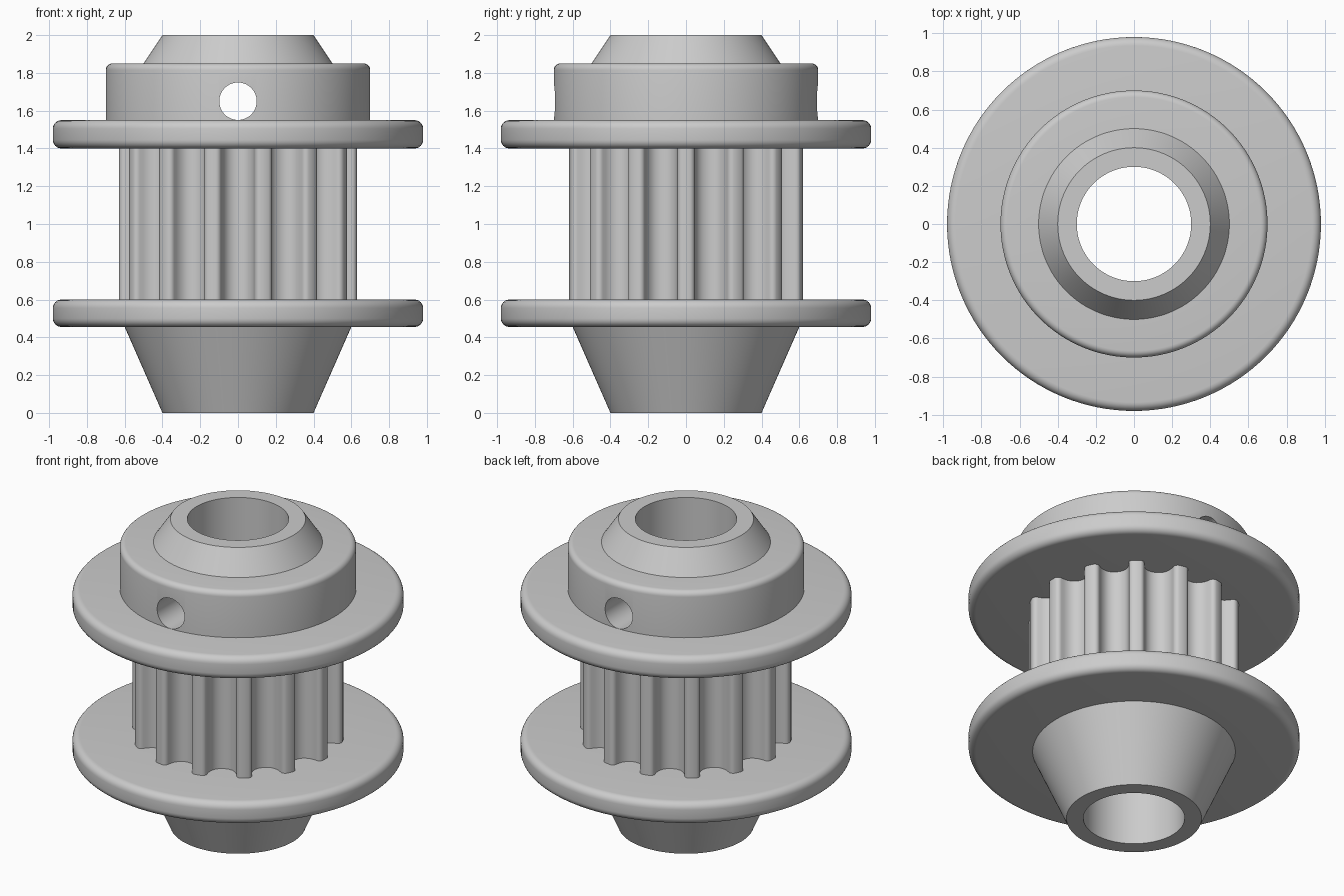
import bpy, bmesh, math

if "Cube" in bpy.data.objects:
    bpy.data.objects.remove(bpy.data.objects["Cube"])

SEGMENTS = 128
BORE = 0.3
TEETH = 14
TIP_RADIUS = 0.63

grey = bpy.data.materials.new("machined grey")
grey.use_nodes = True
colour = (0.6, 0.6, 0.6, 1)
grey.diffuse_color = colour
grey.node_tree.nodes["Principled BSDF"].inputs["Base Color"].default_value = colour


def make_object(name, bm):
    bmesh.ops.recalc_face_normals(bm, faces=bm.faces[:])
    mesh = bpy.data.meshes.new(name)
    bm.to_mesh(mesh)
    bm.free()
    mesh.materials.append(grey)
    obj = bpy.data.objects.new(name, mesh)
    bpy.context.collection.objects.link(obj)
    return obj


def smooth(obj):
    bpy.ops.object.select_all(action='DESELECT')
    obj.select_set(True)
    bpy.context.view_layer.objects.active = obj
    bpy.ops.object.shade_smooth_by_angle(angle=math.radians(30))


def loft(name, rings):
    """Join closed rings of points into a torus-like solid."""
    bm = bmesh.new()
    loops = [[bm.verts.new(p) for p in ring] for ring in rings]
    for a, b in zip(loops, loops[1:] + loops[:1]):
        for i in range(len(a)):
            j = (i + 1) % len(a)
            bm.faces.new((a[i], a[j], b[j], b[i]))
    return make_object(name, bm)


def lathe(name, outline):
    """Spin an outer (radius, height) outline around z, with the bore inside."""
    outline = [(BORE, outline[0][1])] + outline + [(BORE, outline[-1][1])]
    angles = [math.tau * i / SEGMENTS for i in range(SEGMENTS)]
    return loft(name, [[(r * math.cos(a), r * math.sin(a), z) for a in angles]
                       for r, z in outline])


def rounded(r, z, bevel, start):
    """Quarter-round corner of an outline; start is its first angle in degrees."""
    up = 1 if start == 0 else -1
    arc = [math.radians(start + 15 * i) for i in range(7)]
    return [(r - bevel + bevel * math.cos(a), z - up * bevel + bevel * math.sin(a))
            for a in arc]


def flange(name, low, high):
    return lathe(name, rounded(0.98, low, 0.045, -90) + rounded(0.98, high, 0.045, 0))


# Tapered ends and belt flanges
parts = [
    lathe("lower_cone", [(0.4, 0), (0.6, 0.455)]),
    flange("lower_flange", 0.455, 0.6),
    flange("upper_flange", 1.4, 1.55),
    lathe("upper_cone", [(0.5, 1.85), (0.4, 2)]),
]

# Toothed core: half groove as (offset from centre line, depth), mirrored and repeated
half_groove = [(0.118, 0), (0.107, 0.002), (0.098, 0.007), (0.0915, 0.015),
               (0.0885, 0.025), (0.085, 0.045), (0.078, 0.067), (0.065, 0.088),
               (0.048, 0.104), (0.025, 0.114)]
groove = ([(-t, d) for t, d in half_groove] + [(0, 0.117)]
          + half_groove[::-1])
base = math.sqrt(TIP_RADIUS ** 2 - half_groove[0][0] ** 2)
outer = []
for k in range(TEETH):
    tip = math.tau * k / TEETH
    outer.append((TIP_RADIUS, tip))
    middle = tip + math.pi / TEETH
    outer += [(math.hypot(base - d, t), middle + math.atan2(t, base - d))
              for t, d in groove]


def core_ring(z, radius=None):
    return [((radius or r) * math.cos(a), (radius or r) * math.sin(a), z)
            for r, a in outer]


parts.append(loft("toothed_core", [core_ring(0.6, BORE), core_ring(0.6),
                                   core_ring(1.4), core_ring(1.4, BORE)]))

# Hub collar with a cross hole for the set screw
hub = lathe("hub_collar", [(0.7, 1.55)] + rounded(0.7, 1.85, 0.035, 0))
bpy.ops.mesh.primitive_cylinder_add(vertices=64, radius=0.099, depth=2,
                                    location=(0, 0, 1.65),
                                    rotation=(math.pi / 2, 0, 0))
drill = bpy.context.object
drill.name = "screw_hole_cutter"
drill.hide_render = True
drill.data.materials.append(grey)
cut = hub.modifiers.new("screw_hole", 'BOOLEAN')
cut.operation = 'DIFFERENCE'
cut.solver = 'EXACT'
cut.object = drill
bpy.context.view_layer.objects.active = hub
bpy.ops.object.modifier_apply(modifier=cut.name)
bpy.data.objects.remove(drill)
parts.append(hub)

for part in parts:
    smooth(part)
